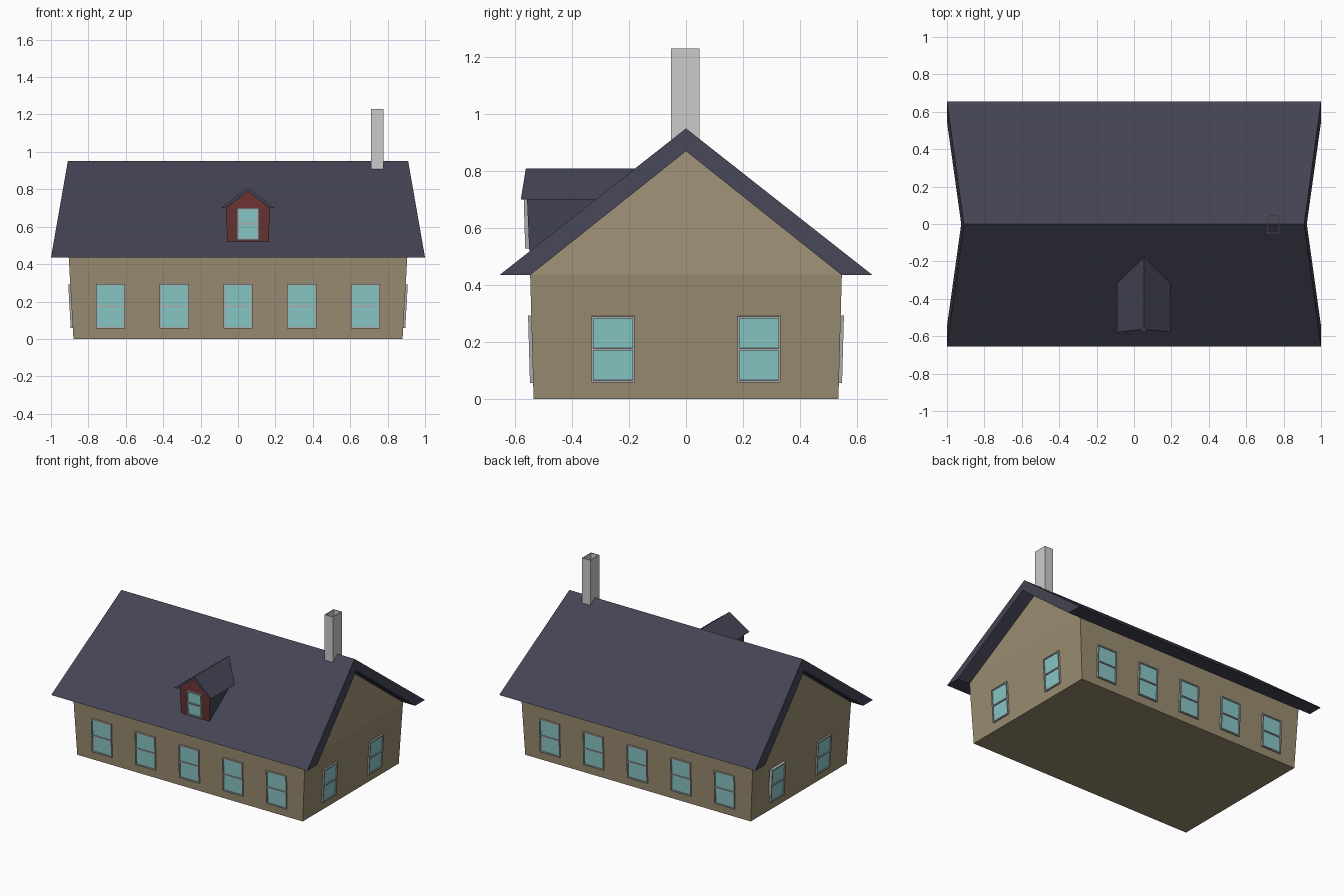
import bpy, bmesh
from math import atan2, pi
from mathutils import Matrix, Vector

if "Cube" in bpy.data.objects:
    bpy.data.objects.remove(bpy.data.objects["Cube"])


def material(name, rgb):
    m = bpy.data.materials.new(name)
    m.diffuse_color = (*rgb, 1)
    m.use_nodes = True
    m.node_tree.nodes["Principled BSDF"].inputs["Base Color"].default_value = m.diffuse_color
    return m


WALL = material("tan_siding", (0.32, 0.26, 0.165))
ROOF = material("slate", (0.056, 0.056, 0.088))
GLASS = material("glass", (0.25, 0.57, 0.57))
RED = material("dark_red", (0.14, 0.032, 0.032))
TRIM = material("grey_trim", (0.42, 0.42, 0.42))


def finish(name, bm, mats):
    bmesh.ops.recalc_face_normals(bm, faces=bm.faces)
    me = bpy.data.meshes.new(name)
    bm.to_mesh(me)
    bm.free()
    for m in mats:
        me.materials.append(m)
    ob = bpy.data.objects.new(name, me)
    bpy.context.collection.objects.link(ob)
    return ob


def loft(name, ring_a, ring_b, mats, cap_a_mat=0):
    """Solid between two matching rings of points, capped at both ends."""
    bm = bmesh.new()
    a = [bm.verts.new(p) for p in ring_a]
    b = [bm.verts.new(p) for p in ring_b]
    n = len(a)
    for i in range(n):
        j = (i + 1) % n
        bm.faces.new((a[i], a[j], b[j], b[i]))
    bm.faces.new(a).material_index = cap_a_mat
    bm.faces.new(b)
    bmesh.ops.triangulate(bm, faces=[f for f in bm.faces if len(f.verts) > 4])
    return finish(name, bm, mats)


def flip_x(ring):
    return [(-x, y, z) for x, y, z in ring]


# House walls: flared box with gable ends that lean in with the roof
gable = [(0.88, -0.535, 0), (0.905, -0.547, 0.435), (0.825, 0, 0.87),
         (0.905, 0.547, 0.435), (0.88, 0.535, 0)]
loft("house_walls", gable, flip_x(gable), [WALL])

# Main roof: thick chevron with raked ends
profile = [(-0.655, 0.435), (0, 0.95), (0.655, 0.435), (0.547, 0.435), (0, 0.87), (-0.547, 0.435)]
rake = [(1 - (z - 0.435) * 0.175, y, z) for y, z in profile]
loft("main_roof", rake, flip_x(rake), [ROOF])


def box(bm, x0, x1, y0, y1, z0, z1, mat):
    m = Matrix.Translation(((x0 + x1) / 2, (y0 + y1) / 2, (z0 + z1) / 2)) @ \
        Matrix.Diagonal((x1 - x0, y1 - y0, z1 - z0, 1))
    verts = bmesh.ops.create_cube(bm, size=1, matrix=m)["verts"]
    for f in {f for v in verts for f in v.link_faces}:
        f.material_index = mat


def window(name, loc, w, h, turn=0.0, tilt=0.0):
    """Sash window facing -y before it is turned; frame, crossbar and glass."""
    bm = bmesh.new()
    t, d, x, z = 0.008, 0.011, w / 2, h / 2
    box(bm, -x, -x + t, -d, d, -z, z, 0)
    box(bm, x - t, x, -d, d, -z, z, 0)
    box(bm, -x + t, x - t, -d, d, -z, -z + t, 0)
    box(bm, -x + t, x - t, -d, d, z - t, z, 0)
    box(bm, -x + t, x - t, -d, d, -t / 2, t / 2, 0)
    box(bm, -x + t, x - t, -0.004, d, -z + t, z - t, 1)
    ob = finish(name, bm, [TRIM, GLASS])
    ob.matrix_world = (Matrix.Translation(Vector(loc)) @ Matrix.Rotation(turn, 4, 'Z')
                       @ Matrix.Rotation(tilt, 4, 'X'))


# Windows: five on each long wall, two on each gable wall
long_tilt, end_tilt = atan2(0.012, 0.435), atan2(0.025, 0.435)
for i in range(5):
    x = (i - 2) * 0.341
    window(f"front_window_{i + 1}", (x, -0.54, 0.175), 0.156, 0.236, 0, long_tilt)
    window(f"back_window_{i + 1}", (x, 0.54, 0.175), 0.156, 0.236, pi, long_tilt)
for i, y in enumerate((-0.256, 0.256)):
    window(f"right_window_{i + 1}", (0.89, y, 0.175), 0.152, 0.233, pi / 2, end_tilt)
    window(f"left_window_{i + 1}", (-0.89, y, 0.175), 0.152, 0.233, -pi / 2, end_tilt)

# Dormer body: red front, slate cheeks running back into the roof
cx = 0.053
front = [(cx - 0.11, -0.55, 0.52), (cx - 0.118, -0.558, 0.70), (cx, -0.55, 0.79),
         (cx + 0.118, -0.558, 0.70), (cx + 0.11, -0.55, 0.52)]
back_y = [-0.5, -0.28, -0.17, -0.28, -0.5]
loft("dormer_body", front, [(p[0], y, p[2]) for p, y in zip(front, back_y)], [ROOF, RED], 1)

# Dormer roof
chevron = [(-0.143, -0.58, 0.70), (0, -0.562, 0.81), (0.143, -0.58, 0.70),
           (0.12, -0.578, 0.70), (0, -0.564, 0.79), (-0.12, -0.578, 0.70)]
eaves = [(cx + x, y, z) for x, y, z in chevron]
loft("dormer_roof", eaves, [(x, (z - 0.95) / 0.79 + 0.01, z) for x, y, z in eaves], [ROOF])
window("dormer_window", (cx, -0.556, 0.615), 0.116, 0.172, 0, 0.03)

# Chimney: open square flue
bm = bmesh.new()
box(bm, 0.712, 0.778, -0.052, 0.048, 0.905, 1.23, 0)
bmesh.ops.delete(bm, geom=[f for f in bm.faces if abs(f.normal.z) > 0.9], context='FACES')
chimney = finish("chimney", bm, [])
mod = chimney.modifiers.new("flue_wall", 'SOLIDIFY')
mod.thickness = 0.008
mod.offset = -1
